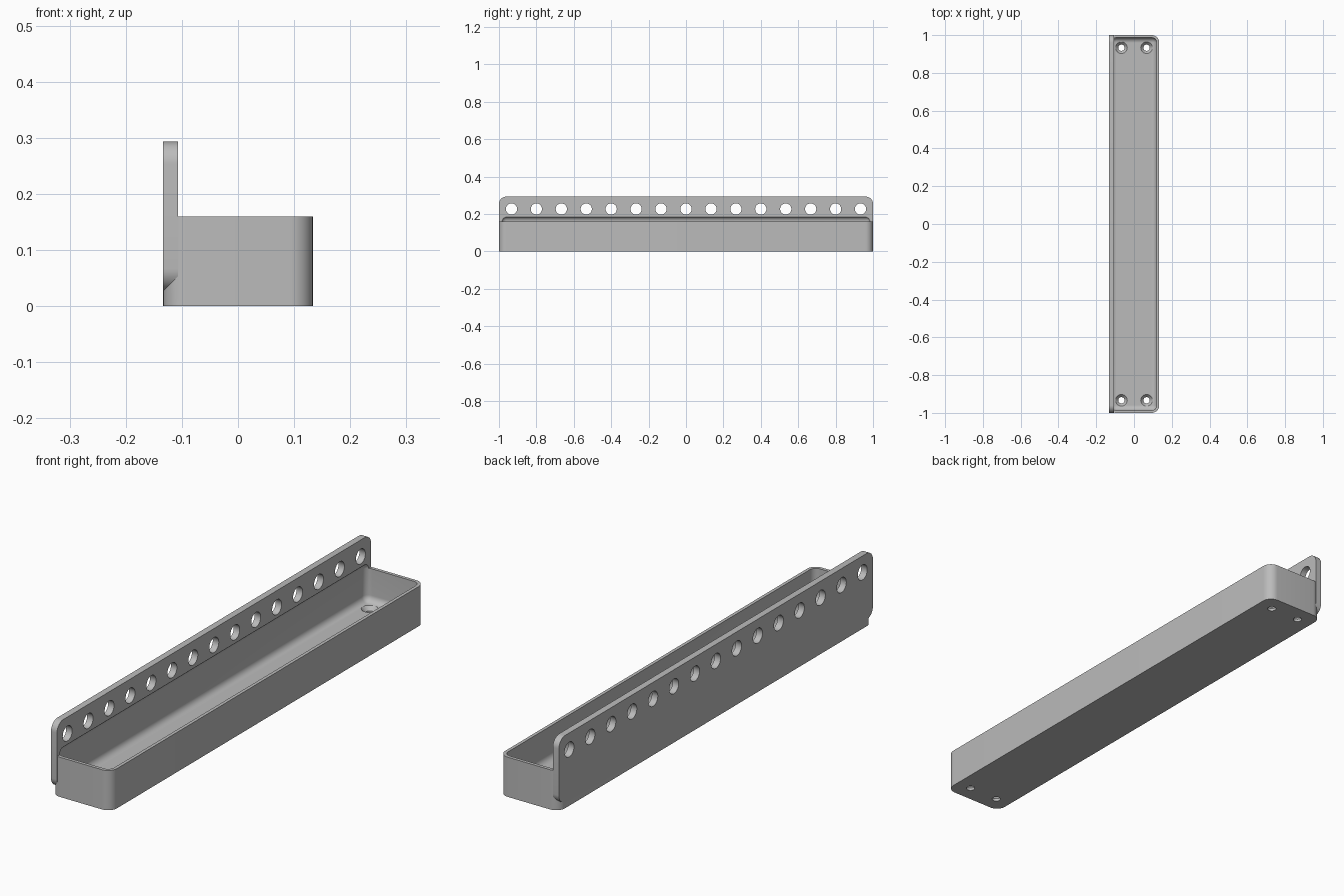
import bpy, bmesh
from math import radians
from mathutils import Matrix, Vector

if "Cube" in bpy.data.objects:
    bpy.data.objects.remove(bpy.data.objects["Cube"], do_unlink=True)

MM = 2 / 150  # the rack is 150 units long

grey = bpy.data.materials.new("plain grey")
grey.use_nodes = True
grey.diffuse_color = (0.5, 0.5, 0.5, 1)
grey.node_tree.nodes["Principled BSDF"].inputs["Base Color"].default_value = (0.5, 0.5, 0.5, 1)


def to_object(name, bm):
    bmesh.ops.recalc_face_normals(bm, faces=bm.faces)
    mesh = bpy.data.meshes.new(name)
    bm.to_mesh(mesh)
    bm.free()
    mesh.materials.append(grey)
    obj = bpy.data.objects.new(name, mesh)
    bpy.context.collection.objects.link(obj)
    return obj


def rounded_box(name, low, high, radius, axis=None, segments=10):
    """Box between two corners, rounded along one axis or on every edge."""
    low, high = Vector(low) * MM, Vector(high) * MM
    bm = bmesh.new()
    bmesh.ops.create_cube(bm, size=1)
    bmesh.ops.scale(bm, vec=high - low, verts=bm.verts)
    bmesh.ops.translate(bm, vec=(low + high) / 2, verts=bm.verts)
    edges = [e for e in bm.edges if axis is None
             or abs((e.verts[0].co - e.verts[1].co)[axis]) > 1e-5]
    bmesh.ops.bevel(bm, geom=edges, offset=radius * MM, offset_type='OFFSET',
                    segments=segments, profile=0.5, affect='EDGES')
    return to_object(name, bm)


def add_cone(bm, centre, r1, r2, depth, rotation=Matrix()):
    matrix = Matrix.Translation(Vector(centre) * MM) @ rotation
    bmesh.ops.create_cone(bm, cap_ends=True, segments=40, radius1=r1 * MM,
                          radius2=r2 * MM, depth=depth * MM, matrix=matrix)


def combine(target, tool, operation):
    mod = target.modifiers.new(operation.lower(), 'BOOLEAN')
    mod.operation, mod.solver, mod.object = operation, 'EXACT', tool
    bpy.context.view_layer.objects.active = target
    bpy.ops.object.modifier_apply(modifier=mod.name)
    bpy.data.objects.remove(tool, do_unlink=True)


# Tray body with the upright plate along its back
tray = rounded_box("tray_with_back_plate", (-10, -75, 0), (10, 75, 12), 3, axis=2)
plate = rounded_box("back_plate", (-10, -75, 2), (-8, 75, 22), 3, axis=0)
combine(tray, plate, 'UNION')

# Filleted cavity, cut slightly into the plate
cavity = rounded_box("cavity_cutter", (-9, -74, 2), (9, 74, 14), 2)
combine(tray, cavity, 'DIFFERENCE')

# Row of holes through the plate
bm = bmesh.new()
for i in range(-7, 8):
    add_cone(bm, (-9, i * 10, 17), 2.25, 2.25, 6, Matrix.Rotation(radians(90), 4, 'Y'))
combine(tray, to_object("plate_hole_cutter", bm), 'DIFFERENCE')

# Countersunk screw holes in the floor corners
shafts, sinks = bmesh.new(), bmesh.new()
for x in (-5, 5):
    for y in (-70, 70):
        add_cone(shafts, (x, y, 0), 1.25, 1.25, 8)
        add_cone(sinks, (x, y, 1.5), 1.25, 2.5, 1.4)
combine(tray, to_object("screw_hole_cutter", shafts), 'DIFFERENCE')
combine(tray, to_object("countersink_cutter", sinks), 'DIFFERENCE')

bpy.ops.object.select_all(action='DESELECT')
tray.select_set(True)
bpy.context.view_layer.objects.active = tray
bpy.ops.object.shade_smooth_by_angle(angle=radians(30))
